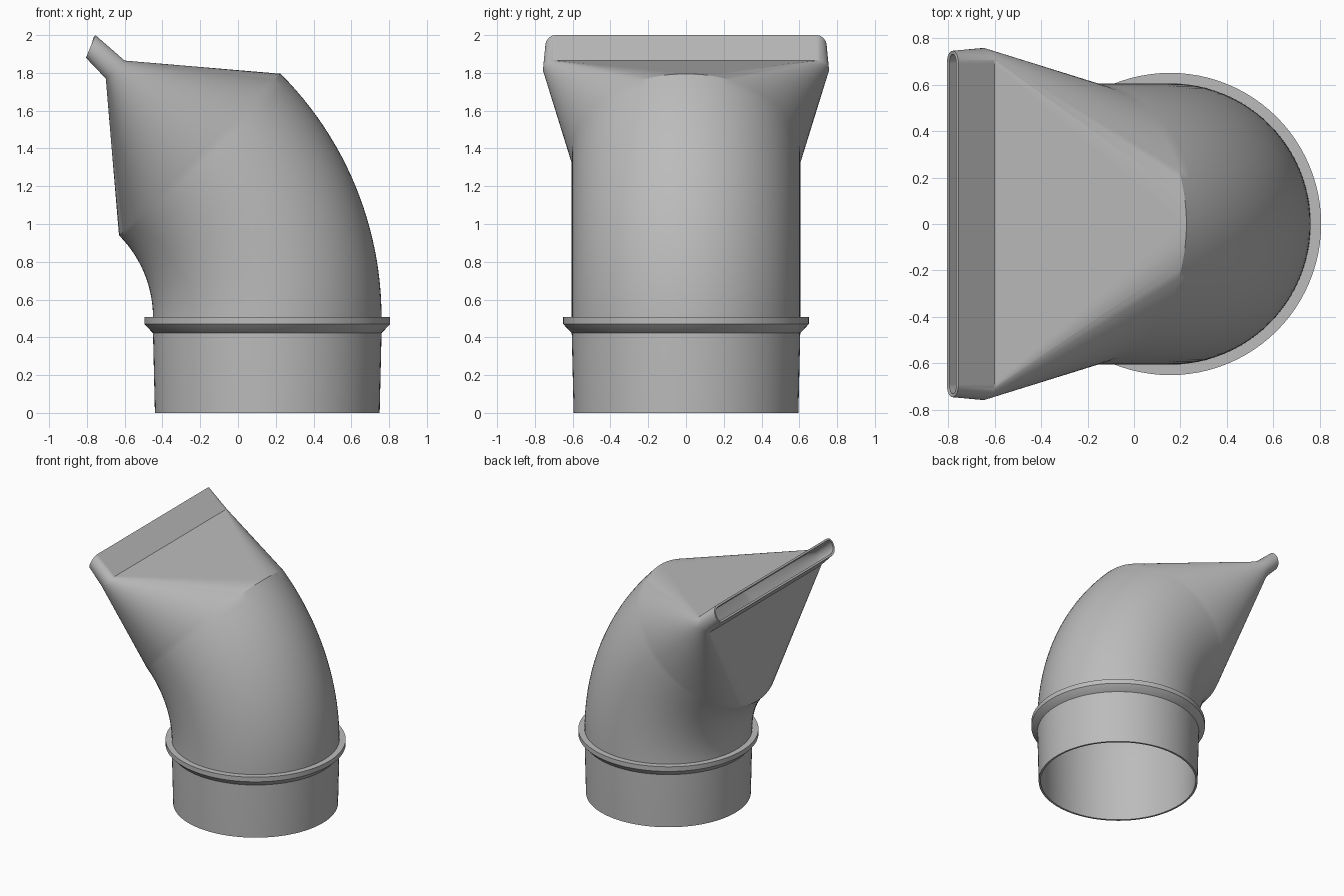
import bpy, bmesh
from math import sin, cos, pi, radians
from mathutils import Vector

if "Cube" in bpy.data.objects:
    bpy.data.objects.remove(bpy.data.objects["Cube"], do_unlink=True)

grey = bpy.data.materials.new("plain grey")
grey.use_nodes = True
grey.diffuse_color = (0.5, 0.5, 0.5, 1)
grey.node_tree.nodes["Principled BSDF"].inputs["Base Color"].default_value = (0.5, 0.5, 0.5, 1)

HALF = 48                      # segments per half turn
AXIS_X, RADIUS = 0.155, 0.605  # upright pipe
PIVOT = Vector((-1.065, 0, 0.505))
BEND = AXIS_X - PIVOT.x
SLOT = 0.69                    # half length of the slot's straight part

# Each half turn has its own end points, so the slot can pull the halves apart
STEPS = [(pi * (i / HALF + h), 1 - 2 * h) for h in (0, 1) for i in range(HALF + 1)]


def ring(centre, u, radius, y_radius=None, stretch=0):
    """Circle or slot outline across the direction u and the y axis."""
    yr = radius if y_radius is None else y_radius
    return [centre + u * radius * cos(a) + Vector((0, side * stretch + yr * sin(a), 0))
            for a, side in STEPS]


def flat_ring(z, radius):
    return ring(Vector((AXIS_X, 0, z)), Vector((1, 0, 0)), radius)


def slot_ring(low, high, half_width):
    a, b = Vector((low[0], 0, low[1])), Vector((high[0], 0, high[1]))
    return ring((a + b) / 2, (b - a).normalized(), (b - a).length / 2,
                half_width - SLOT, SLOT)


def loft(name, rings, closed=False):
    bm = bmesh.new()
    rows = [[bm.verts.new(p) for p in r] for r in rings]
    pairs = list(zip(rows, rows[1:])) + ([(rows[-1], rows[0])] if closed else [])
    n = len(STEPS)
    for lower, upper in pairs:
        for i in range(n):
            j = (i + 1) % n
            bm.faces.new((lower[i], lower[j], upper[j], upper[i]))
    bmesh.ops.remove_doubles(bm, verts=bm.verts, dist=0.0005)
    # Keep the flat panels crisp beside the rounded corners
    for f in bm.faces:
        if max(e.calc_length() for e in f.edges) > 1.3:
            for e in f.edges:
                e.smooth = False
    mesh = bpy.data.meshes.new(name)
    bm.to_mesh(mesh)
    bm.free()
    mesh.materials.append(grey)
    obj = bpy.data.objects.new(name, mesh)
    bpy.context.collection.objects.link(obj)
    return obj


def select(obj):
    bpy.ops.object.select_all(action='DESELECT')
    obj.select_set(True)
    bpy.context.view_layer.objects.active = obj


# Hollow body: tapered socket, 45 degree elbow, round-to-slot transition, nozzle
rings = [flat_ring(0, 0.595), flat_ring(0.42, RADIUS)]
for k in range(25):
    t = radians(45) * k / 24
    u = Vector((cos(t), 0, sin(t)))
    rings.append(ring(PIVOT + u * BEND, u, RADIUS))
rings.append(slot_ring((-0.70, 1.77), (-0.60, 1.865), 0.757))
rings.append(slot_ring((-0.805, 1.88), (-0.755, 2.0), 0.745))
body = loft("pipe_body", rings)
wall = body.modifiers.new("wall", 'SOLIDIFY')
wall.thickness = 0.015
wall.offset = -1
select(body)
bpy.ops.object.modifier_apply(modifier=wall.name)

# Stop collar with a chamfered underside
collar = loft("stop_collar", [flat_ring(z, r) for r, z in
              ((0.597, 0.42), (0.608, 0.425), (0.65, 0.47), (0.65, 0.507), (0.597, 0.507))],
              closed=True)

for obj in (body, collar):
    select(obj)
    bpy.ops.object.shade_smooth_by_angle(angle=radians(25))
